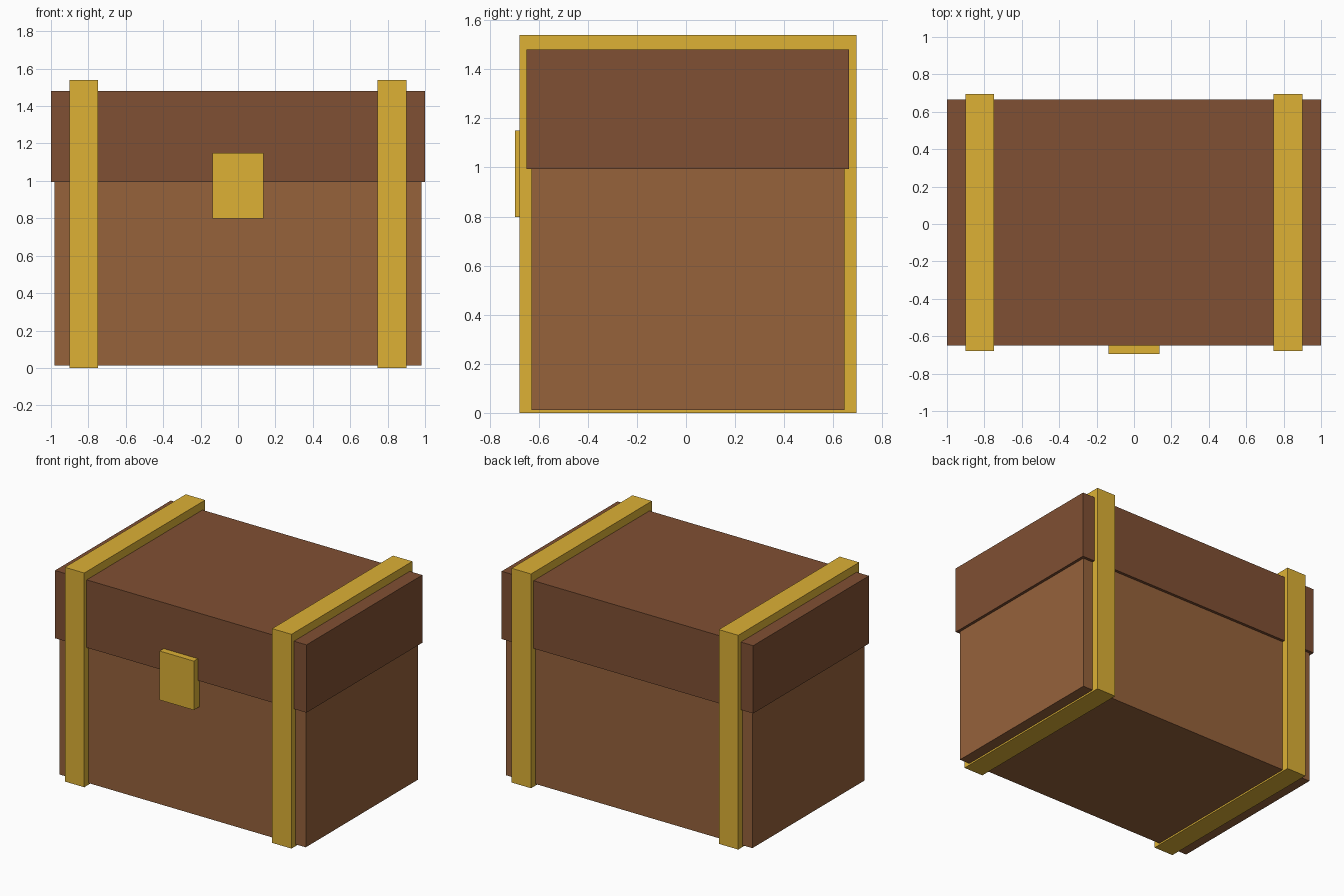
import bpy

if "Cube" in bpy.data.objects:
    bpy.data.objects.remove(bpy.data.objects["Cube"])


def material(name, rgb):
    m = bpy.data.materials.new(name)
    m.diffuse_color = (*rgb, 1)
    m.use_nodes = True
    m.node_tree.nodes["Principled BSDF"].inputs["Base Color"].default_value = m.diffuse_color
    return m


def box(name, lo, hi, mat):
    """Axis-aligned box between two opposite corners."""
    bpy.ops.mesh.primitive_cube_add(
        size=1, location=[(a + b) / 2 for a, b in zip(lo, hi)])
    ob = bpy.context.object
    ob.name = name
    ob.scale = [b - a for a, b in zip(lo, hi)]
    bpy.ops.object.transform_apply(location=False, rotation=False, scale=True)
    ob.data.materials.append(mat)
    return ob


body_wood = material("body_wood", (0.305, 0.122, 0.044))
lid_wood = material("lid_wood", (0.216, 0.08, 0.033))
gold = material("gold", (0.723, 0.44, 0.036))

# Chest body and the slightly wider lid
box("chest_body", (-0.98, -0.63, 0.012), (0.98, 0.645, 0.995), body_wood)
box("lid", (-1, -0.65, 0.993), (1, 0.665, 1.48), lid_wood)

# Metal straps wrapping the chest on both sides
for side, x in (("left", -0.825), ("right", 0.823)):
    box(side + "_strap", (x - 0.077, -0.678, 0), (x + 0.077, 0.695, 1.54), gold)

# Latch plate on the front
box("latch", (-0.136, -0.696, 0.798), (0.136, -0.62, 1.15), gold)
